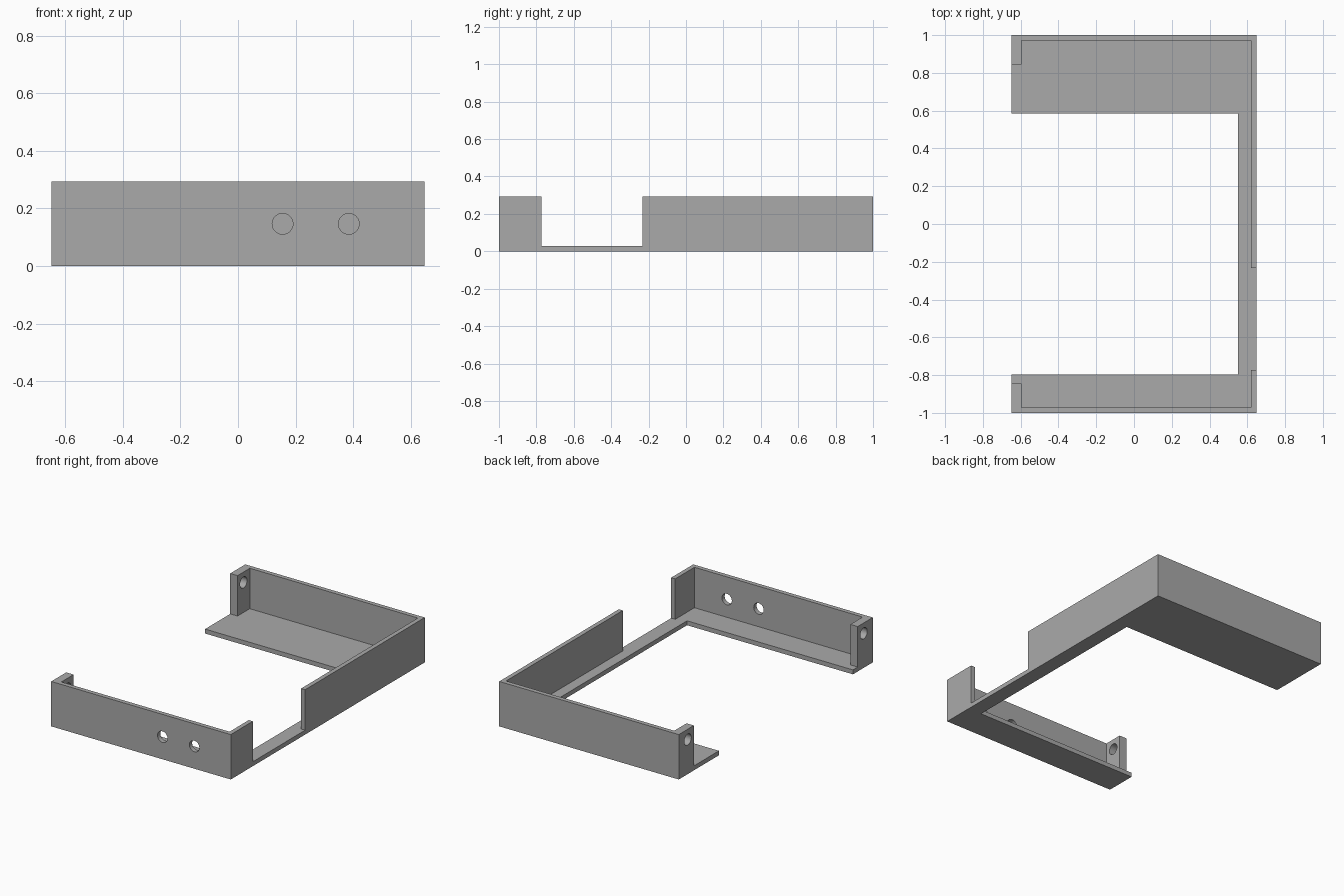
import bpy
import bmesh
from math import pi

cube = bpy.data.objects.get("Cube")
if cube:
    bpy.data.objects.remove(cube, do_unlink=True)

# Overall sizes
X, Y, H = 0.648, 1.0, 0.293      # half width, half depth, height
T = 0.029                        # floor and wall thickness
TAB_T, TAB_D = 0.053, 0.155      # end tab thickness and depth
HOLE_R = 0.036

grey = bpy.data.materials.new("plain grey")
grey.use_nodes = True
grey.diffuse_color = (0.4, 0.4, 0.4, 1)
grey.node_tree.nodes["Principled BSDF"].inputs["Base Color"].default_value = (0.4, 0.4, 0.4, 1)


def extrude_outline(name, outline, height):
    """Prism standing on z = 0 from a plan outline."""
    bm = bmesh.new()
    face = bm.faces.new([bm.verts.new((x, y, 0)) for x, y in outline])
    grown = bmesh.ops.extrude_face_region(bm, geom=[face])
    top = [g for g in grown["geom"] if isinstance(g, bmesh.types.BMVert)]
    bmesh.ops.translate(bm, vec=(0, 0, height), verts=top)
    bmesh.ops.recalc_face_normals(bm, faces=bm.faces)
    mesh = bpy.data.meshes.new(name)
    bm.to_mesh(mesh)
    bm.free()
    mesh.materials.append(grey)
    obj = bpy.data.objects.new(name, mesh)
    bpy.context.collection.objects.link(obj)
    return obj


def combine(target, tool, operation):
    """Add a boolean whose tool object stays hidden."""
    mod = target.modifiers.new(tool.name, "BOOLEAN")
    mod.object = tool
    mod.operation = operation
    mod.solver = "EXACT"
    tool.hide_render = True
    tool.hide_set(True)
    tool.display_type = "WIRE"


def hole_cutter(name, location, rotation):
    bpy.ops.mesh.primitive_cylinder_add(vertices=48, radius=HOLE_R, depth=0.2,
                                        location=location, rotation=rotation)
    obj = bpy.context.object
    obj.name = name
    obj.data.materials.append(grey)
    return obj


def wall_outline(side, wall_end):
    """Tab, long wall and return wall; side is +1 at the back, -1 at the front."""
    out, inner, tab = side * Y, side * (Y - T), side * (Y - TAB_D)
    return [(-X, out), (-X, tab), (-X + TAB_T, tab), (-X + TAB_T, inner),
            (X - T, inner), (X - T, wall_end), (X, wall_end), (X, out)]


# C-shaped floor: wide back shelf, narrow side strip, front shelf
frame = extrude_outline("bracket_frame", [
    (-X, -Y), (X, -Y), (X, Y), (-X, Y),
    (-X, 0.586), (0.55, 0.586), (0.55, -0.796), (-X, -0.796)], T)

# Walls with a gap between them along the side
combine(frame, extrude_outline("back_walls", wall_outline(1, -0.233), H), "UNION")
combine(frame, extrude_outline("front_walls", wall_outline(-1, -0.773), H), "UNION")

# Two holes through the front wall
for i, x in enumerate((0.155, 0.385)):
    combine(frame, hole_cutter(f"front_hole_{i}", (x, -Y, H / 2), (pi / 2, 0, 0)), "DIFFERENCE")

# A screw hole through each end tab
for label, side in (("back", 1), ("front", -1)):
    combine(frame, hole_cutter(f"{label}_tab_hole", (-X, side * 0.907, 0.225), (0, pi / 2, 0)), "DIFFERENCE")

# Bake the booleans and remove the helpers
bpy.context.view_layer.update()
solid = bpy.data.meshes.new_from_object(frame.evaluated_get(bpy.context.evaluated_depsgraph_get()))
helpers = [m.object for m in frame.modifiers]
frame.modifiers.clear()
frame.data = solid
for helper in helpers:
    bpy.data.objects.remove(helper, do_unlink=True)

# Smooth hole walls, sharp edges elsewhere
bpy.ops.object.select_all(action="DESELECT")
frame.select_set(True)
bpy.context.view_layer.objects.active = frame
bpy.ops.object.shade_smooth_by_angle()
